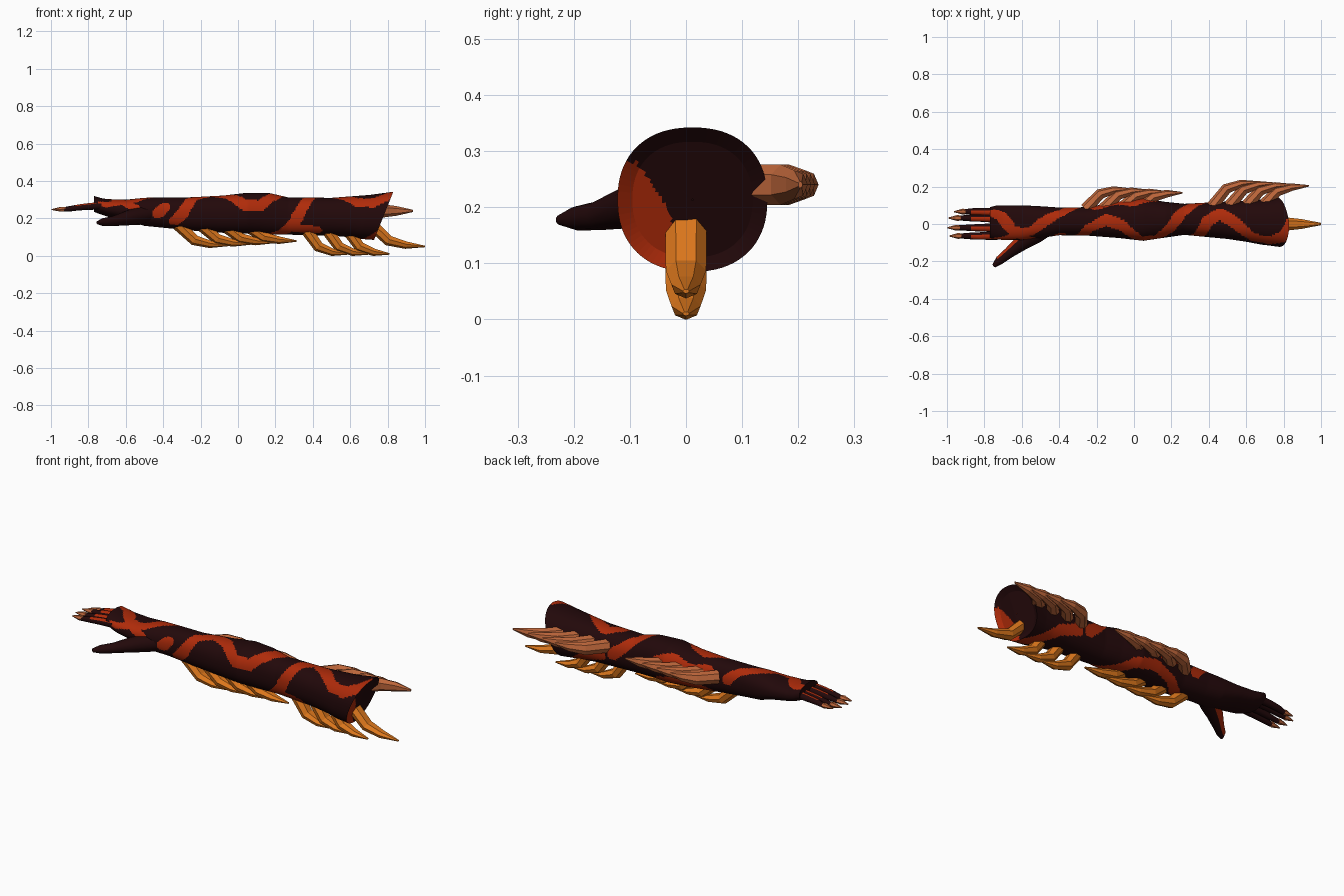
import bpy, math
from mathutils import Vector

cube = bpy.data.objects.get("Cube")
if cube:
    bpy.data.objects.remove(cube)


def material(name, r, g, b):
    m = bpy.data.materials.new(name)
    m.use_nodes = True
    m.diffuse_color = (r, g, b, 1)
    m.node_tree.nodes["Principled BSDF"].inputs["Base Color"].default_value = (r, g, b, 1)
    return m


dark = material("dark maroon", 0.016, 0.0025, 0.003)
red = material("ember red", 0.43, 0.024, 0.003)
orange = material("orange horn", 0.74, 0.19, 0.012)
brown = material("brown horn", 0.5, 0.13, 0.042)


def loft(name, rings, mats, rule=None, smooth=False, caps=True):
    """Skin a list of equal rings; rule(i, j, centre) picks a material."""
    n = len(rings[0])
    verts = [v for ring in rings for v in ring]
    faces, keys = [], []
    for i in range(len(rings) - 1):
        for j in range(n):
            k = (j + 1) % n
            faces.append((i * n + j, i * n + k, (i + 1) * n + k, (i + 1) * n + j))
            keys.append((i, j))
    if caps:
        last = len(rings) - 1
        faces += [tuple(reversed(range(n))), tuple(last * n + j for j in range(n))]
        keys += [(0, 0), (last, 0)]
    me = bpy.data.meshes.new(name)
    me.from_pydata(verts, [], faces)
    for m in mats:
        me.materials.append(m)
    if rule:
        for p, (i, j) in zip(me.polygons, keys):
            p.material_index = rule(i, j, p.center)
    ob = bpy.data.objects.new(name, me)
    bpy.context.collection.objects.link(ob)
    bpy.ops.object.select_all(action="DESELECT")
    ob.select_set(True)
    bpy.context.view_layer.objects.active = ob
    bpy.ops.object.mode_set(mode="EDIT")
    bpy.ops.mesh.select_all(action="SELECT")
    bpy.ops.mesh.normals_make_consistent(inside=False)
    bpy.ops.object.mode_set(mode="OBJECT")
    if smooth:
        bpy.ops.object.shade_smooth_by_angle(angle=math.radians(40))
    return ob


# Arm sections: x, top z, bottom z, front y, back y
SECTIONS = [
    (-.77, .32, .235, -.075, .09), (-.73, .308, .22, -.083, .1),
    (-.7, .303, .21, -.085, .1), (-.6, .3, .19, -.085, .1),
    (-.5, .31, .16, -.075, .095), (-.4, .313, .15, -.06, .088),
    (-.25, .313, .135, -.062, .09), (-.08, .322, .123, -.075, .12),
    (.05, .337, .118, -.09, .138), (.17, .335, .115, -.072, .118),
    (.27, .312, .113, -.058, .108), (.5, .31, .108, -.08, .12),
    (.7, .325, .09, -.11, .13), (.83, .342, .085, -.122, .145)]

# Stripe centre lines: x, degrees around the arm (0 front, 90 top, 180 back)
STRIPES = [
    [(-.76, 125), (-.71, 110), (-.65, 65), (-.56, 55), (-.47, 95), (-.38, 130), (-.32, 170)],
    [(-.72, 15), (-.62, 45), (-.55, 10)],
    [(-.43, -5), (-.39, 20)],
    [(-.34, -30), (-.29, 5), (-.24, 65), (-.15, 92), (-.06, 72), (.03, 24),
     (.12, 20), (.19, 60), (.25, 108), (.32, 155), (.38, 180)],
    [(.24, -60), (.3, -20), (.35, 30), (.39, 85), (.46, 110), (.55, 80), (.64, 42),
     (.73, 38), (.8, 55), (.85, 90)],
    [(.27, -38), (.42, -45)],
    [(-.25, 270), (-.17, 225), (-.05, 205), (.08, 225), (.17, 270), (.24, 300)],
    [(.45, 190), (.56, 210), (.66, 260), (.76, 310), (.84, 340)],
    [(-.2, 150), (-.1, 165), (0, 145), (.1, 170)]]
PER_DEGREE = 0.0018


def stripe_distance(x, deg):
    best = 9.0
    for a in (deg, deg - 360):
        p = Vector((x, a * PER_DEGREE))
        for line in STRIPES:
            for (xa, da), (xb, db) in zip(line, line[1:]):
                s = Vector((xa, da * PER_DEGREE))
                d = Vector((xb, db * PER_DEGREE)) - s
                t = max(0, min(1, (p - s).dot(d) / d.length_squared))
                best = min(best, (p - s - d * t).length)
    return best


def section_at(x):
    for a, b in zip(SECTIONS, SECTIONS[1:]):
        if x <= b[0]:
            t = (x - a[0]) / (b[0] - a[0])
            return [u + (v - u) * t for u, v in zip(a[1:], b[1:])]
    return SECTIONS[-1][1:]


SIDES, STEPS = 72, 220
START, END = SECTIONS[0][0], SECTIONS[-1][0]


def power(v):
    return math.copysign(abs(v) ** 0.88, v)


def arm_ring(x, scale=1.0, inset=0.0):
    top, bottom, front, back = section_at(x)
    slant = max(0, (x - 0.6) / (END - 0.6))
    ring = []
    for j in range(SIDES):
        a = math.tau * j / SIDES
        y = (front + back) / 2 - power(math.cos(a)) * (back - front) / 2 * scale
        z = (top + bottom) / 2 + power(math.sin(a)) * (top - bottom) / 2 * scale
        shift = slant * (0.4 * (top - z) + 0.15 * max(0, y))
        ring.append(Vector((x - shift - inset, y, z)))
    return ring


arm_rings = [arm_ring(START + (END - START) * i / STEPS) for i in range(STEPS + 1)]
loft("arm_and_palm", arm_rings, [dark, red],
     lambda i, j, c: int(stripe_distance(c.x, (j + .5) * 360 / SIDES) < 0.03),
     smooth=True, caps=False)


# Closed ends of the arm and palm
def end_patch(i, j, c):
    return int(c.y < -.01 - .07 * (max(0, c.z - .09) / .18) ** 2 and c.z < .28)


loft("upper_arm_end", [arm_ring(END, 1 - k / 20.2, 0.015 * min(k, 4) / 4) for k in range(21)],
     [dark, red], end_patch, caps=False)
loft("knuckle_end", [arm_ring(START, s) for s in (1, .5, .01)], [dark], caps=False)


def tube(name, points, radii, sides, mats, rule, flat=0.9):
    """Round limb following a path."""
    pts = [Vector(p) for p in points]
    rings = []
    for i, p in enumerate(pts):
        d = (pts[min(i + 1, len(pts) - 1)] - pts[max(i - 1, 0)]).normalized()
        side = d.cross(Vector((0, 0, 1))).normalized()
        up = side.cross(d)
        rings.append([p + (side * math.cos(a) + up * math.sin(a) * flat) * radii[i]
                      for a in (math.tau * j / sides for j in range(sides))])
    return loft(name, rings, mats, rule, smooth=True)


# Fingers with horn-coloured claws
for name, y, tip in (("little", .066, -.95), ("ring", .032, -.98),
                     ("middle", -.02, -.985), ("index", -.064, -.975)):
    y0 = y * 0.95
    tube(name + "_finger",
         [(-.73, y0, .268), (-.82, y, .262), (-.87, y, .256), (tip + .045, y, .247)],
         [.024, .02, .018, .013], 10, [dark, red],
         lambda i, j, c: int(i < 2 and j in (2, 3)))
    tube(name + "_claw",
         [(tip + .055, y, .25), (tip + .035, y, .249), (tip - .012, y, .247)],
         [.013, .016, .003], 6, [brown], None)

# Thumb, with its ember patch on the side facing the fingers
tube("thumb",
     [(-.46, -.01, .225), (-.53, -.05, .215), (-.6, -.1, .2), (-.67, -.155, .185),
      (-.72, -.195, .18), (-.75, -.225, .177)],
     [.05, .055, .042, .029, .024, .01], 12, [dark, red],
     lambda i, j, c: int(1 <= i < 4 and j in (10, 11, 0, 1)))


def spike(name, x, base, reach, depth, under, mat):
    """Swept-back horn bending away from the arm, under it or behind it."""
    out = Vector((0, 0, -1)) if under else Vector((0, 1, 0))
    lateral = Vector((0, 1, 0)) if under else Vector((0, 0, 1))
    origin = Vector((x, 0, base)) if under else Vector((x, base, .24))
    along = Vector((1, 0, 0))
    profile = [(-.08, -.25, .037, .034), (.28, .68, .036, .03),
               (.62, .92, .026, .021), (1, 1, .006, .004)]
    pts = [origin + along * a * reach + out * b * depth for a, b, w, t in profile]
    rings = []
    for i, (a, b, w, t) in enumerate(profile):
        d = (pts[min(i + 1, 3)] - pts[max(i - 1, 0)]).normalized()
        normal = (out - d * out.dot(d)).normalized()
        rings.append([pts[i] + lateral * u * w + normal * v * t for u, v in
                      ((0, 1), (.75, .6), (1, -.2), (.5, -.9), (-.5, -.9), (-1, -.2), (-.75, .6))])
    loft(name, rings, [mat])


# Rows of spikes: count, first x, step, base, reach, depth, depth change
for label, count, x, step, base, reach, depth, change, under, mat in (
        ("lower_forearm_spike", 4, -.3, .123, .145, .245, .09, -.008, True, orange),
        ("lower_upper_arm_spike", 3, .37, .11, .13, .22, .12, 0, True, orange),
        ("lower_shoulder_spike", 1, .73, 0, .15, .27, .1, 0, True, orange),
        ("back_forearm_spike", 4, -.24, .095, .1, .215, .088, -.007, False, brown),
        ("back_upper_arm_spike", 4, .43, .09, .11, .235, .115, -.007, False, brown)):
    for k in range(count):
        spike(f"{label}_{k + 1}", x + step * k, base, reach, depth + change * k, under, mat)
